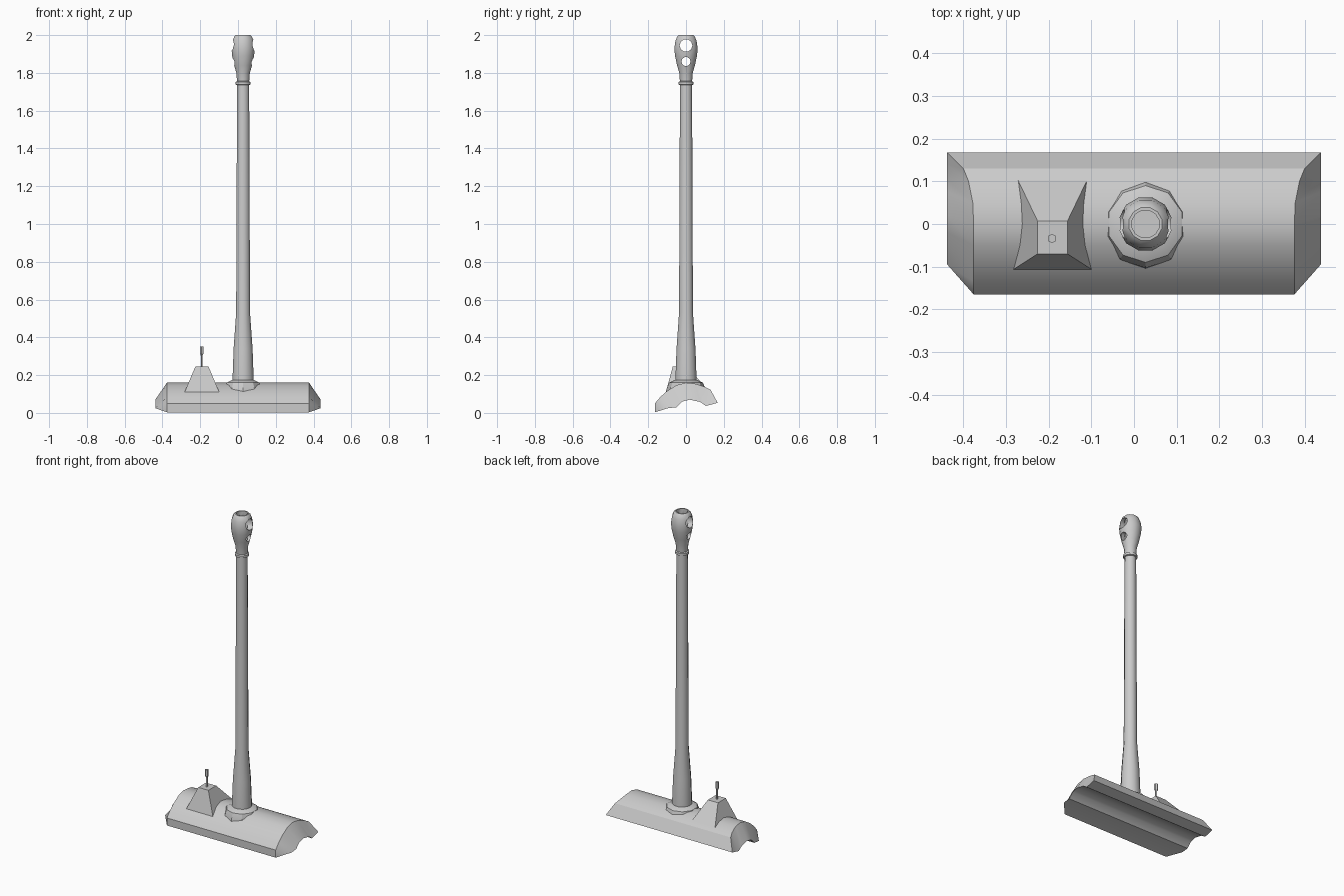
import bpy, bmesh, math

cube = bpy.data.objects.get("Cube")
if cube:
    bpy.data.objects.remove(cube, do_unlink=True)

grey = bpy.data.materials.new("plain_grey")
grey.use_nodes = True
grey.diffuse_color = (0.6, 0.6, 0.6, 1)
grey.node_tree.nodes["Principled BSDF"].inputs["Base Color"].default_value = (0.6, 0.6, 0.6, 1)


def finish(bm, name):
    bmesh.ops.remove_doubles(bm, verts=bm.verts, dist=1e-5)
    bmesh.ops.recalc_face_normals(bm, faces=bm.faces)
    mesh = bpy.data.meshes.new(name)
    bm.to_mesh(mesh)
    bm.free()
    mesh.materials.append(grey)
    obj = bpy.data.objects.new(name, mesh)
    bpy.context.collection.objects.link(obj)
    return obj


def smooth(obj, angle=32):
    bpy.ops.object.select_all(action='DESELECT')
    obj.select_set(True)
    bpy.context.view_layer.objects.active = obj
    bpy.ops.object.shade_smooth_by_angle(angle=math.radians(angle))


def lathe(name, profile, x, y, sides):
    """Revolve (radius, height) points about a vertical axis and cap both ends."""
    bm = bmesh.new()
    rings = []
    for r, z in profile:
        angles = [2 * math.pi * (i + 0.5) / sides for i in range(sides)]
        rings.append([bm.verts.new((x + r * math.cos(a), y + r * math.sin(a), z)) for a in angles])
    for low, high in zip(rings, rings[1:]):
        for i in range(sides):
            j = (i + 1) % sides
            bm.faces.new((low[i], low[j], high[j], high[i]))
    bm.faces.new(rings[0])
    bm.faces.new(rings[-1])
    return finish(bm, name)


# Curved shield: upper and lower edge points (y, z, half width), paired front to back
upper = [(-.165, .05, .376), (-.135, .085, .376), (-.1, .116, .376), (-.05, .147, .376),
         (0, .16, .376), (.05, .154, .378), (.1, .138, .388), (.13, .122, .4), (.168, .053, .438)]
lower = [(-.165, .003, .376), (-.095, .025, .438), (-.05, .03, .438), (-.02, .06, .438),
         (.02, .07, .438), (.075, .058, .438), (.105, .037, .438), (.14, .046, .438),
         (.168, .053, .438)]
bm = bmesh.new()
sides = []
for s in (-1, 1):
    sides.append([[bm.verts.new((s * x, y, z)) for y, z, x in edge] for edge in (upper, lower)])
(lu, ll), (ru, rl) = sides
last = len(upper) - 1
for i in range(last):
    bm.faces.new((lu[i], lu[i + 1], ru[i + 1], ru[i]))
    bm.faces.new((ll[i], rl[i], rl[i + 1], ll[i + 1]))
    for top, bottom in sides:
        if i == 0:
            bm.faces.new((top[0], bottom[0], bottom[1]))
            bm.faces.new((top[0], bottom[1], top[1]))
        else:
            bm.faces.new((top[i], bottom[i], bottom[i + 1], top[i + 1]))
bm.faces.new((lu[0], ru[0], rl[0], ll[0]))
smooth(finish(bm, "shield"))

# Tube with its conical collar and end ring
TX = 0.027
smooth(lathe("tube", [(.058, .14), (.058, .175), (.052, .34), (.038, .53), (.033, 1.77)], TX, 0, 12), 40)
smooth(lathe("tube_collar", [(.105, .1), (.103, .125), (.09, .16), (.06, .175)], TX, 0, 10), 30)
smooth(lathe("tube_ring", [(.033, 1.735), (.041, 1.738), (.041, 1.752), (.033, 1.756)], TX, 0, 12), 40)

# Bulbous hollow end piece
brake = lathe("tube_end", [(.033, 1.75), (.037, 1.80), (.049, 1.84), (.06, 1.89), (.064, 1.93),
                           (.058, 1.97), (.048, 1.993), (.04, 2.0), (.033, 2.0), (.033, 1.8)],
              TX, 0, 12)

# Side ports cut straight through the end piece
for z, r in ((1.945, .034), (1.86, .024)):
    bpy.ops.mesh.primitive_cylinder_add(vertices=10, radius=r, depth=.4, location=(TX, 0, z),
                                        rotation=(0, math.pi / 2, 0))
    cutter = bpy.context.object
    cutter.name = "port_cutter"
    cutter.hide_render = True
    cutter.data.materials.append(grey)
    mod = brake.modifiers.new("port", 'BOOLEAN')
    mod.operation = 'DIFFERENCE'
    mod.solver = 'EXACT'
    mod.object = cutter
    bpy.context.view_layer.objects.active = brake
    bpy.ops.object.modifier_apply(modifier=mod.name)
    bpy.data.objects.remove(cutter, do_unlink=True)
smooth(brake, 40)

# Tapered housing sunk into the shield
bm = bmesh.new()
rings = []
for x0, x1, y0, y1, z in ((-.285, -.097, -.108, .13, .105), (-.226, -.156, -.07, .007, .245)):
    rings.append([bm.verts.new((x, y, z)) for x, y in ((x0, y0), (x1, y0), (x1, y1), (x0, y1))])
for i in range(4):
    j = (i + 1) % 4
    bm.faces.new((rings[0][i], rings[0][j], rings[1][j], rings[1][i]))
for ring in rings:
    bm.faces.new(ring)
finish(bm, "housing")

# Small pin on the housing
lathe("pin", [(.006, .24), (.006, .305), (.011, .315), (.011, .352)], -.192, -.034, 6)
